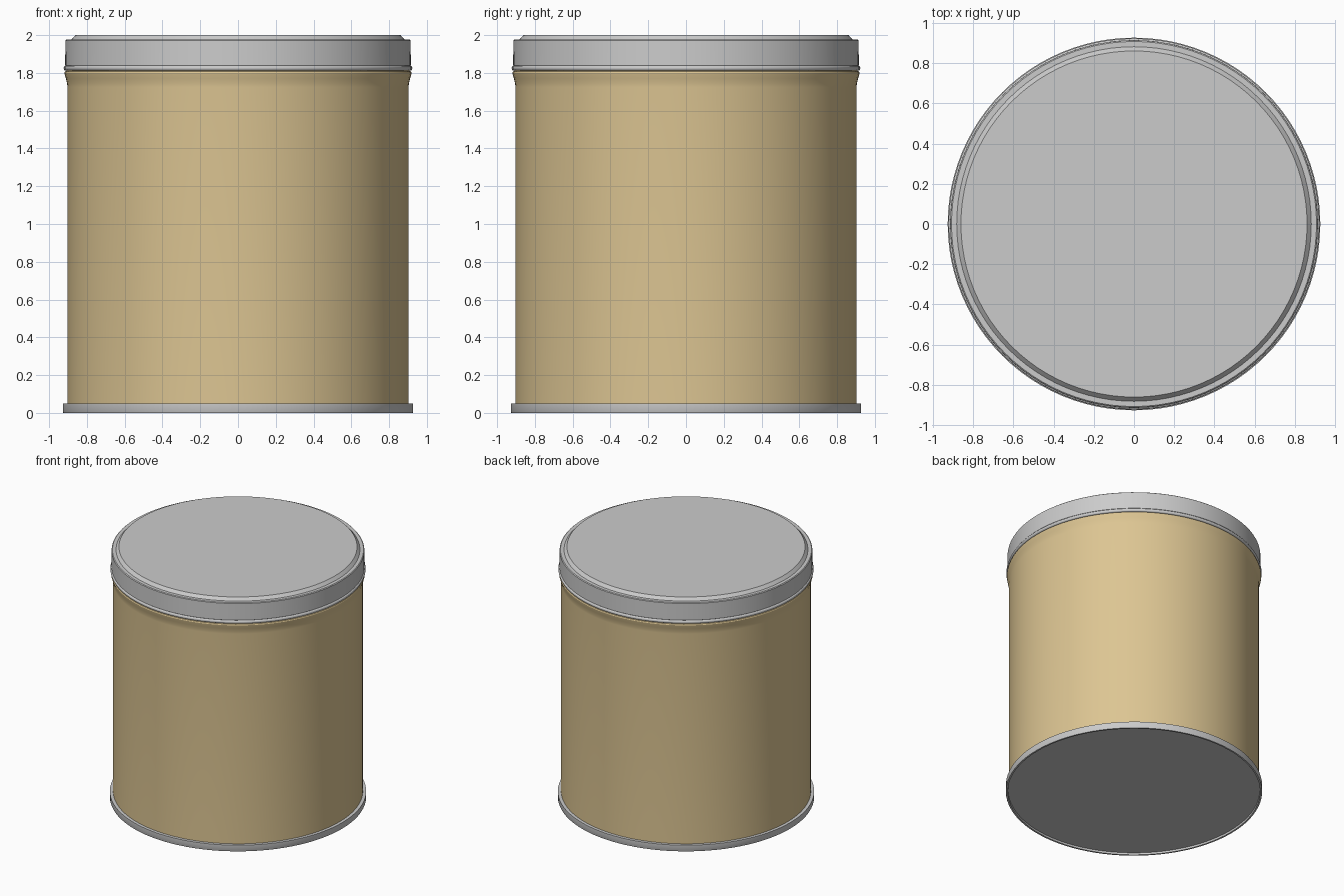
import bpy, bmesh, math

if "Cube" in bpy.data.objects:
    bpy.data.objects.remove(bpy.data.objects["Cube"])

SEGMENTS = 96


def lathe(name, profile, material=None):
    """Revolve an (r, z) profile around the z axis."""
    bm = bmesh.new()
    verts = [bm.verts.new((r, 0, z)) for r, z in profile]
    edges = [bm.edges.new(pair) for pair in zip(verts, verts[1:])]
    bmesh.ops.spin(bm, geom=verts + edges, cent=(0, 0, 0), axis=(0, 0, 1),
                   angle=2 * math.pi, steps=SEGMENTS, use_merge=True)
    bmesh.ops.remove_doubles(bm, verts=bm.verts, dist=1e-4)
    bmesh.ops.recalc_face_normals(bm, faces=bm.faces)
    mesh = bpy.data.meshes.new(name)
    bm.to_mesh(mesh)
    bm.free()
    obj = bpy.data.objects.new(name, mesh)
    bpy.context.collection.objects.link(obj)
    if material:
        mesh.materials.append(material)
    bpy.ops.object.select_all(action='DESELECT')
    obj.select_set(True)
    bpy.context.view_layer.objects.active = obj
    bpy.ops.object.shade_smooth_by_angle(angle=math.radians(30))
    return obj


tan = bpy.data.materials.new("tan_paint")
tan.diffuse_color = (0.72, 0.56, 0.29, 1)
tan.use_nodes = True
tan.node_tree.nodes["Principled BSDF"].inputs["Base Color"].default_value = tan.diffuse_color

# Cylindrical wall with a rolled flare below the lid
lathe("can_body", [(0, 0.03), (0.903, 0.03), (0.903, 1.725), (0.905, 1.745),
                   (0.911, 1.77), (0.917, 1.79), (0.919, 1.80), (0.916, 1.808),
                   (0.905, 1.813), (0.89, 1.815), (0.89, 1.95), (0, 1.95)], tan)

# Bottom seam ring with a slightly recessed base plate
lathe("base_rim", [(0, 0.015), (0.91, 0.015), (0.912, 0), (0.925, 0),
                   (0.927, 0.004), (0.927, 0.05), (0.903, 0.05),
                   (0.90, 0.04), (0, 0.04)])

# Lid: raised centre panel, flat shoulder, skirt and curled lower edge
bead = [(0.912 + 0.011 * math.sin(a), 1.825 + 0.013 * math.cos(a))
        for a in (math.pi * i / 8 for i in range(9))]
lathe("lid", [(0, 2.0), (0.861, 2.0), (0.882, 1.977), (0.908, 1.977),
              (0.914, 1.972), (0.915, 1.84)] + bead +
      [(0.893, 1.812), (0.893, 1.96), (0, 1.96)])
